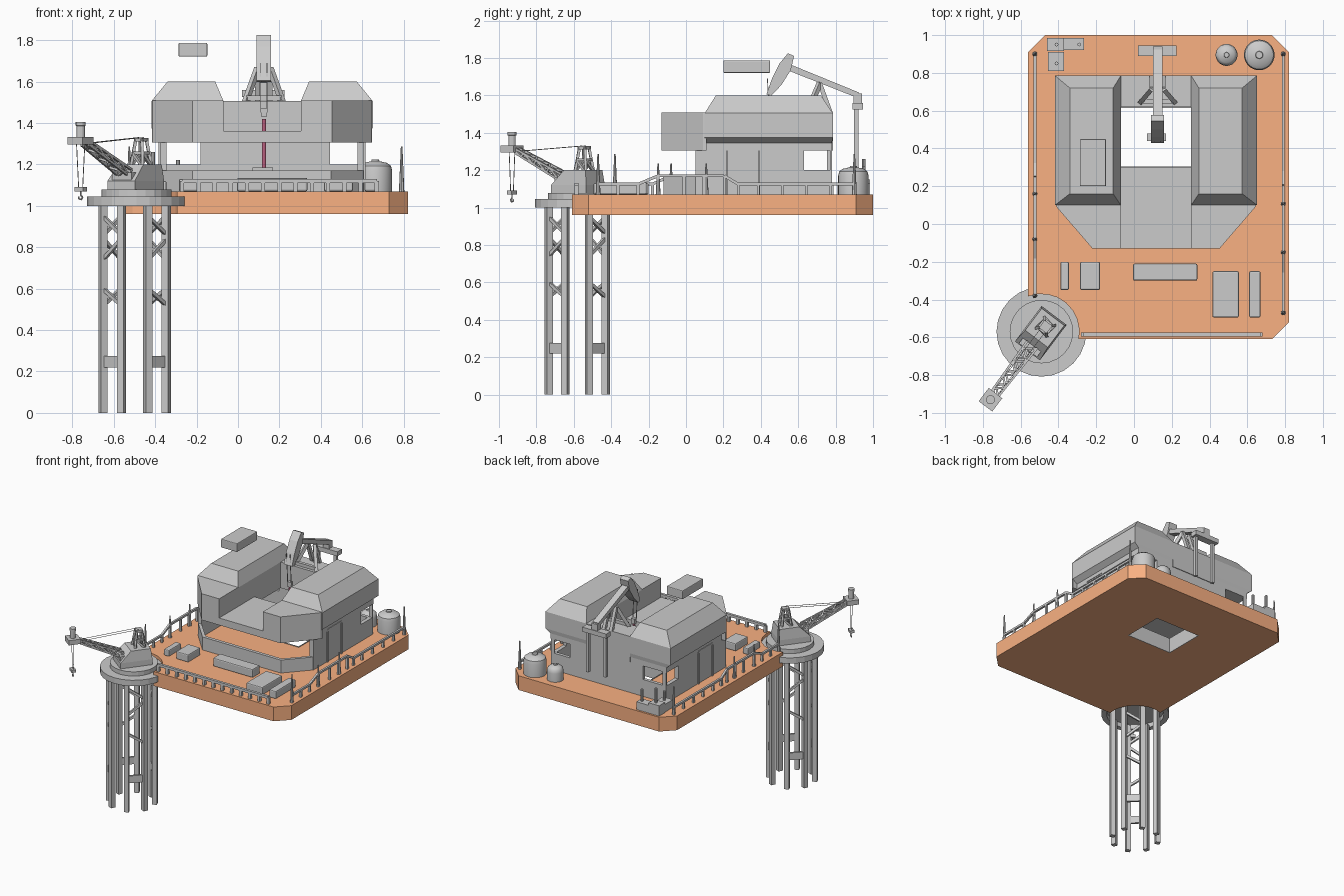
import bpy, bmesh
from math import sin, cos, pi, radians
from mathutils import Vector, Matrix

if "Cube" in bpy.data.objects:
    bpy.data.objects.remove(bpy.data.objects["Cube"])

ID = Matrix.Identity(4)
CX = 0.1165                     # mirror line of the main building


def finish(name, bm, color=None, m=ID, smooth=False):
    bmesh.ops.remove_doubles(bm, verts=bm.verts, dist=1e-5)
    bmesh.ops.recalc_face_normals(bm, faces=bm.faces)
    bm.transform(m)
    me = bpy.data.meshes.new(name)
    bm.to_mesh(me)
    bm.free()
    ob = bpy.data.objects.new(name, me)
    bpy.context.collection.objects.link(ob)
    if color:
        mat = bpy.data.materials.new(name + "_paint")
        mat.diffuse_color = (*color, 1)
        mat.use_nodes = True
        mat.node_tree.nodes["Principled BSDF"].inputs["Base Color"].default_value = mat.diffuse_color
        me.materials.append(mat)
    if smooth:
        bpy.context.view_layer.objects.active = ob
        ob.select_set(True)
        bpy.ops.object.shade_smooth_by_angle(angle=radians(35))
        ob.select_set(False)
    return ob


def loft(name, rings, closed=False, **kw):
    bm = bmesh.new()
    vs = [[bm.verts.new(p) for p in r] for r in rings]
    n = len(rings[0])
    for k in range(len(vs) if closed else len(vs) - 1):
        a, b = vs[k], vs[(k + 1) % len(vs)]
        for i in range(n):
            j = (i + 1) % n
            bm.faces.new((a[i], a[j], b[j], b[i]))
    if not closed:
        bm.faces.new(vs[0])
        bm.faces.new(vs[-1])
    return finish(name, bm, **kw)


def rect(x0, x1, y0, y1, z):
    return [(x0, y0, z), (x1, y0, z), (x1, y1, z), (x0, y1, z)]


def box(name, x0, x1, y0, y1, z0, z1, bevel=0, **kw):
    ob = loft(name, [rect(x0, x1, y0, y1, z0), rect(x0, x1, y0, y1, z1)], **kw)
    if bevel:
        mod = ob.modifiers.new("bevel", 'BEVEL')
        mod.width, mod.segments = bevel, 2
    return ob


def lathe(name, c, prof, n=32, **kw):
    return loft(name, [[(c[0] + r * cos(2 * pi * i / n), c[1] + r * sin(2 * pi * i / n), z)
                        for i in range(n)] for r, z in prof], **kw)


def bars(name, segs, r, n=4, r2=None, **kw):
    bm = bmesh.new()
    for p, q in segs:
        p, q = Vector(p), Vector(q)
        rot = (q - p).to_track_quat('Z', 'Y').to_matrix().to_4x4() @ Matrix.Rotation(pi / 4, 4, 'Z')
        bmesh.ops.create_cone(bm, cap_ends=True, segments=n, radius1=r, radius2=r if r2 is None else r2,
                              depth=(q - p).length, matrix=Matrix.Translation((p + q) / 2) @ rot)
    return finish(name, bm, **kw)


def mx(pts, side):
    return [(x if side < 0 else 2 * CX - x, *rest) for x, *rest in pts]


# Deck with the square well opening and a round notch for the crane tower
arc = [radians(110.5 - 122 * i / 8) for i in range(9)]
outer = [(-.49 + .2 * cos(a), -.57 + .2 * sin(a)) for a in arc]
outer += [(.73, -.61), (.82, -.52), (.82, .91), (.73, 1), (-.47, 1), (-.56, .91)]
hx0, hx1, hy0, hy1 = -.075, .31, .3, .62
inner = [(hx0, hy0)] * 9 + [(hx1, hy0)] * 2 + [(hx1, hy1)] * 2 + [(hx0, hy1)] * 2
loft("deck", [[(*p, z) for p in ring] for ring, z in ((outer, .96), (outer, 1.07), (inner, 1.07), (inner, .96))],
     closed=True, color=(.95, .44, .225))
e = .005
loft("well_liner", [rect(hx0, hx1, hy0, hy1, .96), rect(hx0, hx1, hy0, hy1, 1.075),
                    rect(hx0 + e, hx1 - e, hy0 + e, hy1 - e, 1.075),
                    rect(hx0 + e, hx1 - e, hy0 + e, hy1 - e, .96)], closed=True)

# Main building, two mirrored wings
for s, side in ((-1, "left"), (1, "right")):
    levels = [(-.38, -.07, .1, .78, 1.305), (-.38, -.07, .1, .78, 1.345), (-.418, -.07, .1, .785, 1.375),
              (-.418, -.07, .1, .785, 1.505), (-.34, -.11, .16, .72, 1.6)]
    loft(side + "_tower", [mx(rect(*lv), s) for lv in levels])
    over = [(-.22, -.13), (-.07, -.13), (-.07, .11), (-.415, .11), (-.41, .09)]
    loft(side + "_front_overhang", [mx([(*p, z) for p in over], s) for z in (1.305, 1.508)])
    # side wall, with an opening near the back corner
    for part, y0, y1, z0, z1 in (("wall", .05, .63, 1.07, 1.31), ("sill", .63, .78, 1.07, 1.2),
                                 ("corner_post", .77, .78, 1.2, 1.31)):
        xs = sorted(p[0] for p in mx([(-.375, 0), (-.345, 0)], s))
        box(f"{side}_side_{part}", *xs, y0, y1, z0, z1)
    xs = sorted(p[0] for p in mx([(-.345, 0), (-.18, 0)], s))
    box(side + "_back_sill", *xs, .755, .78, 1.07, 1.2)
    # door frame
    x = mx([(-.378, 0)], s)[0][0]
    bars(side + "_door_frame", [((x, .22, 1.07), (x, .22, 1.32)), ((x, .39, 1.07), (x, .39, 1.32)),
                                ((x, .22, 1.32), (x, .39, 1.32))], .008)
box("front_roof", -.07, 2 * CX + .07, -.13, .3, 1.305, 1.36)
box("back_bridge", -.07, 2 * CX + .07, .62, .785, 1.305, 1.505)
box("back_wall", -.18, .445, .755, .78, 1.07, 1.31)
low = [(-.375, .05), (-.22, -.12), (.45, -.12), (.605, .05)]
lowi = [(-.345, .05), (-.21, -.095), (.44, -.095), (.575, .05)]
loft("front_low_wall", [[(*p, z) for p in low + lowi[::-1]] for z in (1.07, 1.17)])

# Floating roof unit
box("roof_unit", -.287, -.148, .2, .45, 1.72, 1.787, bevel=.006)

# Deck equipment
for i, (x0, x1, y0, y1, h) in enumerate([(-.39, -.345, -.35, -.2, .05), (-.285, -.18, -.35, -.2, .06),
                                         (-.005, .335, -.3, -.21, .065), (.415, .555, -.495, -.25, .06),
                                         (.61, .67, -.495, -.25, .06)]):
    box(f"deck_box_{i + 1}", x0, x1, y0, y1, 1.07, 1.07 + h, bevel=.008)
box("corner_locker_a", -.455, -.37, .81, .91, 1.07, 1.13)
box("corner_locker_b", -.46, -.37, .915, .985, 1.07, 1.15)
box("corner_locker_c", -.37, -.265, .92, .985, 1.07, 1.13)
bars("locker_pipes", [((x, y, 1.1), (x, y, z)) for x, y, z in
                      ((-.41, .95, 1.26), (-.29, .95, 1.22), (-.41, .85, 1.2))], .01, 8)
for name, x, r, h in (("large_tank", .663, .081, .145), ("small_tank", .49, .058, .11)):
    t = 1.07 + h
    lathe(name, (x, .895), [(r, 1.07), (r, t - .045), (r * .93, t - .022), (r * .7, t - .008),
                            (r * .25, t), (r * .22, t + .008)], smooth=True)

# Railings with a raised middle stretch, and corner spikes
prof = [(0, 1.125), (.2, 1.125), (.3, 1.17), (.63, 1.17), (.7, 1.125), (1.28, 1.125)]
posts = [0, .1, .2, .3, .43, .53, .63, .7, .8, .92, 1.04, 1.16, 1.28]


def rail_z(t):
    for (a, za), (b, zb) in zip(prof, prof[1:]):
        if t <= b + 1e-6:
            return za + (zb - za) * (t - a) / (b - a)
    return prof[-1][1]


for side, x, y0 in (("left", -.525, -.38), ("right", .79, -.47)):
    k = (.9 - y0) / 1.28
    segs = [((x, y0 + a * k, za), (x, y0 + b * k, zb)) for (a, za), (b, zb) in zip(prof, prof[1:])]
    segs += [((x, y0 + t * k, 1.07), (x, y0 + t * k, rail_z(t))) for t in posts]
    bars(side + "_railing", segs, .011)
    bars(side + "_spikes", [((x, y0, 1.07), (x, y0, 1.285)), ((x, .9, 1.07), (x, .9, 1.285)),
                            ((x, y0 + .3 * k, 1.07), (x, y0 + .3 * k, 1.235)),
                            ((x, y0 + .54 * k, 1.07), (x, y0 + .54 * k, 1.235))], .013, 8, .004)
bars("front_railing", [((-.27, -.585, 1.12), (.67, -.585, 1.12))] +
     [((-.27 + .94 * i / 12, -.585, 1.07), (-.27 + .94 * i / 12, -.585, 1.12)) for i in range(13)], .014)

# Pump: curved head, walking beam, stand, rear arms, rod
head = [(.545, 1.825), (.5, 1.77), (.46, 1.69), (.43, 1.605), (.455, 1.598), (.51, 1.655), (.56, 1.735), (.578, 1.81)]
loft("pump_head", [[(x, *p) for p in head] for x in (.09, .16)])
beam = [(.54, 1.735), (.55, 1.768), (.925, 1.615), (.92, 1.585)]
loft("walking_beam", [[(x, *p) for p in beam] for x in (.1, .15)])
bars("pump_stand", [((.125 + s * .03, .715, 1.665), (.125 + s * a, y, 1.5))
                    for s in (-1, 1) for a, y in ((.03, .775), (.09, .645))] +
     [((.04, .65, 1.52), (.21, .65, 1.52))], .017)
box("rear_crossbar", .02, .225, .89, .945, 1.525, 1.56)
box("rear_hanger", .1, .15, .895, .94, 1.54, 1.61)
bars("rear_arms", [((x, .91, 1.21), (x, .91, 1.54)) for x in (.05, .2)], .016)
bars("pump_wires", [((x, .45, 1.45), (x, .435, 1.69)) for x in (.11, .14)], .003)
box("rod_clamp", .11, .14, .445, .47, 1.43, 1.47)
bars("pump_rod", [((.125, .457, 1.18), (.125, .457, 1.42))], .01, 12, color=(.5, .12, .22))
box("well_head", .07, .17, .44, .48, 1.17, 1.185)

# Crane tower: eight square legs with bracing on the diagonal faces
TC = Vector((-.499, -.582, 0))
angs = [radians(22.5 + 45 * i) for i in range(8)]
legs = [TC + Vector((.165 * cos(a), .165 * sin(a), 0)) for a in angs]
up = lambda p, z: (p.x, p.y, z)
for i, (p, a) in enumerate(zip(legs, angs)):
    sq = [p + Vector((cos(a + b), sin(a + b), 0)) * .024 for b in (pi / 4, 3 * pi / 4, 5 * pi / 4, 7 * pi / 4)]
    loft(f"tower_leg_{i + 1}", [[up(q, z) for q in sq] for z in (0, 1.01)])
diag = []
for i in range(0, 8, 2):
    a, b = legs[i], legs[i + 1]
    for z0, z1 in ((.95, .86), (.74, .84), (.6, .52)):
        diag.append((up(a, z0), up(b, z1)))
    d = (b - a).normalized().cross(Vector((0, 0, 1))) * .008
    loft(f"tower_plate_{i // 2 + 1}", [[up(a - d, z), up(b - d, z), up(b + d, z), up(a + d, z)] for z in (.22, .275)])
bars("tower_braces", diag, .012)
PC = (-.49, -.57)
lathe("crane_platform", PC, [(.2, 1.035), (.2, 1.0), (.238, 1.0), (.238, 1.045)], 24)
lathe("crane_turntable", PC, [(.168, 1.045), (.168, 1.078)], 24)

# Crane, modelled facing -y and then turned toward the corner
M = Matrix.Translation((-.48, -.56, 0)) @ Matrix.Rotation(-.647, 4, 'Z')
loft("crane_house", [rect(-.083, .083, -.14, .095, 1.075), rect(-.083, .083, -.14, .095, 1.12),
                     rect(-.075, .075, -.06, .085, 1.2)], m=M)
box("boom_foot", -.06, .06, -.135, -.06, 1.11, 1.16, m=M)
top = [(sx * .018, .02 + sy * .018, 1.32) for sx, sy in ((-1, -1), (1, -1), (1, 1), (-1, 1))]
foot = [(sx * .036, .02 + sy * .036, 1.19) for sx, sy in ((-1, -1), (1, -1), (1, 1), (-1, 1))]
mid = [tuple((Vector(a) + Vector(b)) / 2) for a, b in zip(top, foot)]
bars("crane_mast", list(zip(foot, top)) + [(mid[i], mid[i - 1]) for i in range(4)] +
     [(foot[i], mid[i - 1]) for i in range(4)], .01, m=M)
box("mast_cap", -.025, .025, -.005, .045, 1.31, 1.328, m=M)


def boom(t, sx, sz):
    w = .032 - .01 * t
    return (sx * w, -.09 - .35 * t - sz * .012, 1.15 + .16 * t + sz * (w - .006))


N, segs = 8, []
for sx in (-1, 1):
    for sz in (-1, 1):
        segs.append((boom(0, sx, sz), boom(1, sx, sz)))
    segs += [(boom(i / N, sx, (-1) ** i), boom((i + 1) / N, sx, -(-1) ** i)) for i in range(N)]
for sz in (-1, 1):
    segs += [(boom(i / N, (-1) ** i, sz), boom((i + 1) / N, -(-1) ** i, sz)) for i in range(N)]
bars("boom_lattice", segs, .008, m=M)
box("boom_head", -.045, .045, -.508, -.42, 1.295, 1.332, m=M)
lathe("boom_light", (0, -.464), [(.02, 1.33), (.02, 1.385), (.024, 1.387), (.024, 1.405)], 12, m=M)
bars("crane_cables", [((s * .015, .02, 1.33), (s * .015, -.43, 1.3)) for s in (-1, 1)] +
     [((s * .025, -.464, 1.3), (s * .012, -.464, 1.085)) for s in (-1, 1)], .002, m=M)
box("hook_block", -.025, .025, -.48, -.448, 1.07, 1.09, m=M)
hook = [(.0, 1.07), (.0, 1.052), (.012, 1.042), (.004, 1.03), (-.01, 1.034), (-.012, 1.044)]
bars("hook", [((a[0], -.464, a[1]), (b[0], -.464, b[1])) for a, b in zip(hook, hook[1:])], .004, 6, m=M)
